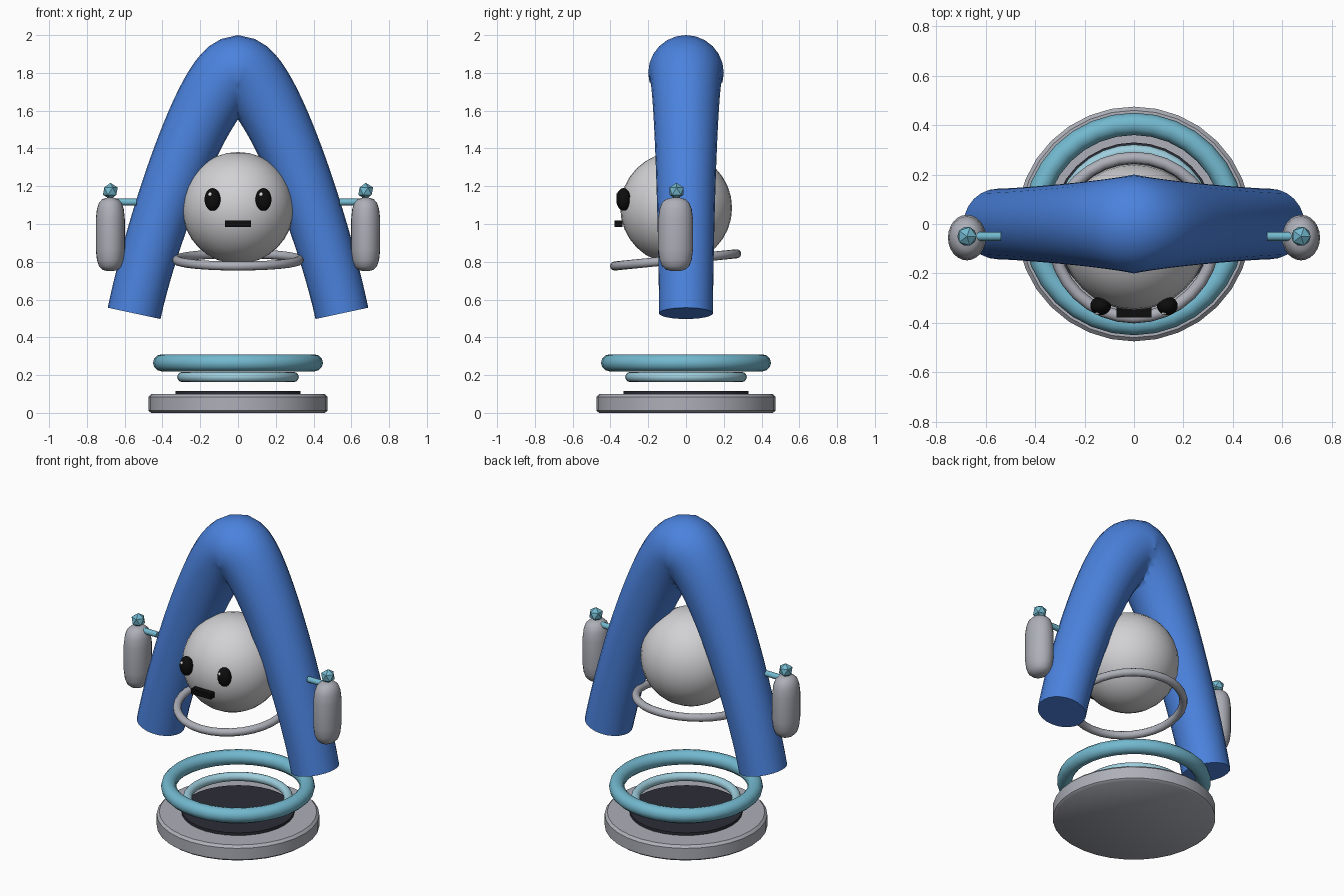
import bpy, bmesh, math
from mathutils import Vector

if "Cube" in bpy.data.objects:
    bpy.data.objects.remove(bpy.data.objects["Cube"], do_unlink=True)


def material(name, r, g, b):
    m = bpy.data.materials.new(name)
    m.use_nodes = True
    m.diffuse_color = (r, g, b, 1)
    bsdf = next(n for n in m.node_tree.nodes if n.type == "BSDF_PRINCIPLED")
    bsdf.inputs["Base Color"].default_value = (r, g, b, 1)
    bsdf.inputs["Roughness"].default_value = 0.6
    return m


blue = material("strong blue", 0.07, 0.225, 0.73)
white = material("soft white", 0.64, 0.64, 0.66)
grey = material("cool grey", 0.42, 0.43, 0.48)
cyan = material("cyan", 0.17, 0.48, 0.62)
pale = material("pale cyan", 0.34, 0.61, 0.72)
dark = material("charcoal", 0.025, 0.026, 0.038)
black = material("black", 0.004, 0.004, 0.004)
shine = material("bright white", 0.9, 0.9, 0.9)


def finish(obj, name, mat, angle=40):
    obj.name = obj.data.name = name
    obj.data.materials.append(mat)
    bpy.ops.object.select_all(action="DESELECT")
    obj.select_set(True)
    bpy.context.view_layer.objects.active = obj
    if angle:
        bpy.ops.object.shade_smooth_by_angle(angle=math.radians(angle))
    return obj


def from_bmesh(bm, name, mat, angle=40):
    bmesh.ops.recalc_face_normals(bm, faces=bm.faces)
    mesh = bpy.data.meshes.new(name)
    bm.to_mesh(mesh)
    bm.free()
    obj = bpy.data.objects.new(name, mesh)
    bpy.context.collection.objects.link(obj)
    return finish(obj, name, mat, angle)


def loft(bm, rings):
    """Skin a list of point rings and cap both ends."""
    loops = [[bm.verts.new(p) for p in ring] for ring in rings]
    n = len(loops[0])
    for a, b in zip(loops, loops[1:]):
        for i in range(n):
            j = (i + 1) % n
            bm.faces.new((a[i], a[j], b[j], b[i]))
    bm.faces.new(loops[0])
    bm.faces.new(loops[-1])


def lathe(name, profile, mat, center=(0, 0, 0), sides=32, squash=1.0, angle=40):
    bm = bmesh.new()
    turns = [2 * math.pi * i / sides for i in range(sides)]
    loft(bm, [[(r * math.cos(a), r * squash * math.sin(a), z) for a in turns]
              for r, z in profile])
    obj = from_bmesh(bm, name, mat, angle)
    obj.location = center
    return obj


def ball(name, center, size, mat):
    bpy.ops.mesh.primitive_uv_sphere_add(segments=32, ring_count=16, radius=1, location=center)
    obj = bpy.context.object
    obj.scale = size
    return finish(obj, name, mat)


def ring(name, center, major, minor, mat, tilt=0):
    bpy.ops.mesh.primitive_torus_add(location=center, rotation=(tilt, 0, 0), major_radius=major,
                                     minor_radius=minor, major_segments=32, minor_segments=12)
    return finish(bpy.context.object, name, mat, 60)


# Round base, dark pad and the two floating rings
lathe("base", [(0.46, 0), (0.475, 0.012), (0.475, 0.085), (0.46, 0.1)], grey)
lathe("base_pad", [(0.33, 0.095), (0.33, 0.117)], dark)
ring("small_ring", (0, 0, 0.19), 0.295, 0.027, pale)
ring("large_ring", (0, 0, 0.265), 0.405, 0.045, cyan)

# Arched legs: one tapered tube along a curve, cut at the middle and mirrored
bm = bmesh.new()
ctrl = [Vector(p) for p in ((0, 0, 1.8), (0.15, 0, 1.8), (0.44, 0, 1.04), (0.55, 0, 0.527))]
steps, sides = 24, 24
rings = []
for s in range(steps + 1):
    t = s / steps
    u = 1 - t
    a, b, c, d = ctrl
    pos = a * u**3 + b * 3 * u * u * t + c * 3 * u * t * t + d * t**3
    tangent = ((b - a) * u * u + (c - b) * 2 * u * t + (d - c) * t * t).normalized()
    normal = Vector((-tangent.z, 0, tangent.x))
    radius = 0.143 + 0.057 * u**1.6
    rings.append([pos + radius * (normal * math.cos(k) + Vector((0, 1, 0)) * math.sin(k))
                  for k in (2 * math.pi * i / sides for i in range(sides))])
loft(bm, rings)
bmesh.ops.bisect_plane(bm, geom=bm.verts[:] + bm.edges[:] + bm.faces[:], dist=1e-5,
                       plane_co=(0, 0, 0), plane_no=(1, 0, 0), clear_inner=True)
bmesh.ops.delete(bm, geom=[f for f in bm.faces if all(abs(v.co.x) < 1e-4 for v in f.verts)],
                 context="FACES_ONLY")
legs = from_bmesh(bm, "arched_legs", blue)
mirror = legs.modifiers.new("Mirror", "MIRROR")
mirror.merge_threshold = 0.001

# Head, tilted collar ring and face
ball("head", (0, -0.052, 1.085), (0.296, 0.296, 0.296), white)
ring("collar_ring", (0, -0.055, 0.81), 0.325, 0.024, grey, 0.1)
for side, label in ((1, "left"), (-1, "right")):
    ball(label + "_eye", (side * 0.135, -0.331, 1.13), (0.042, 0.038, 0.06), black)
    ball(label + "_eye_shine", (side * 0.135 - 0.013, -0.362, 1.157), (0.01, 0.006, 0.011), shine)
bpy.ops.mesh.primitive_cube_add(size=1, location=(0, -0.358, 1.002))
bpy.context.object.scale = (0.14, 0.042, 0.034)
finish(bpy.context.object, "mouth", black, 0)

# Side pods with a faceted knob and a short connecting rod
half = [(0.015, 0.195), (0.042, 0.187), (0.06, 0.168), (0.071, 0.135), (0.077, 0.08)]
pod_profile = half + [(r, -z) for r, z in reversed(half)]
for side, label in ((1, "left"), (-1, "right")):
    x = side * 0.676
    lathe(label + "_pod", pod_profile, grey, (x, -0.055, 0.945), 24, 1.2, 60)
    bpy.ops.mesh.primitive_ico_sphere_add(subdivisions=1, radius=0.044, location=(x, -0.05, 1.174))
    finish(bpy.context.object, label + "_knob", cyan, 0)
    bpy.ops.mesh.primitive_cylinder_add(vertices=12, radius=0.018, depth=0.125,
                                        location=(side * 0.6, -0.05, 1.116),
                                        rotation=(0, math.pi / 2, 0))
    finish(bpy.context.object, label + "_rod", cyan)
